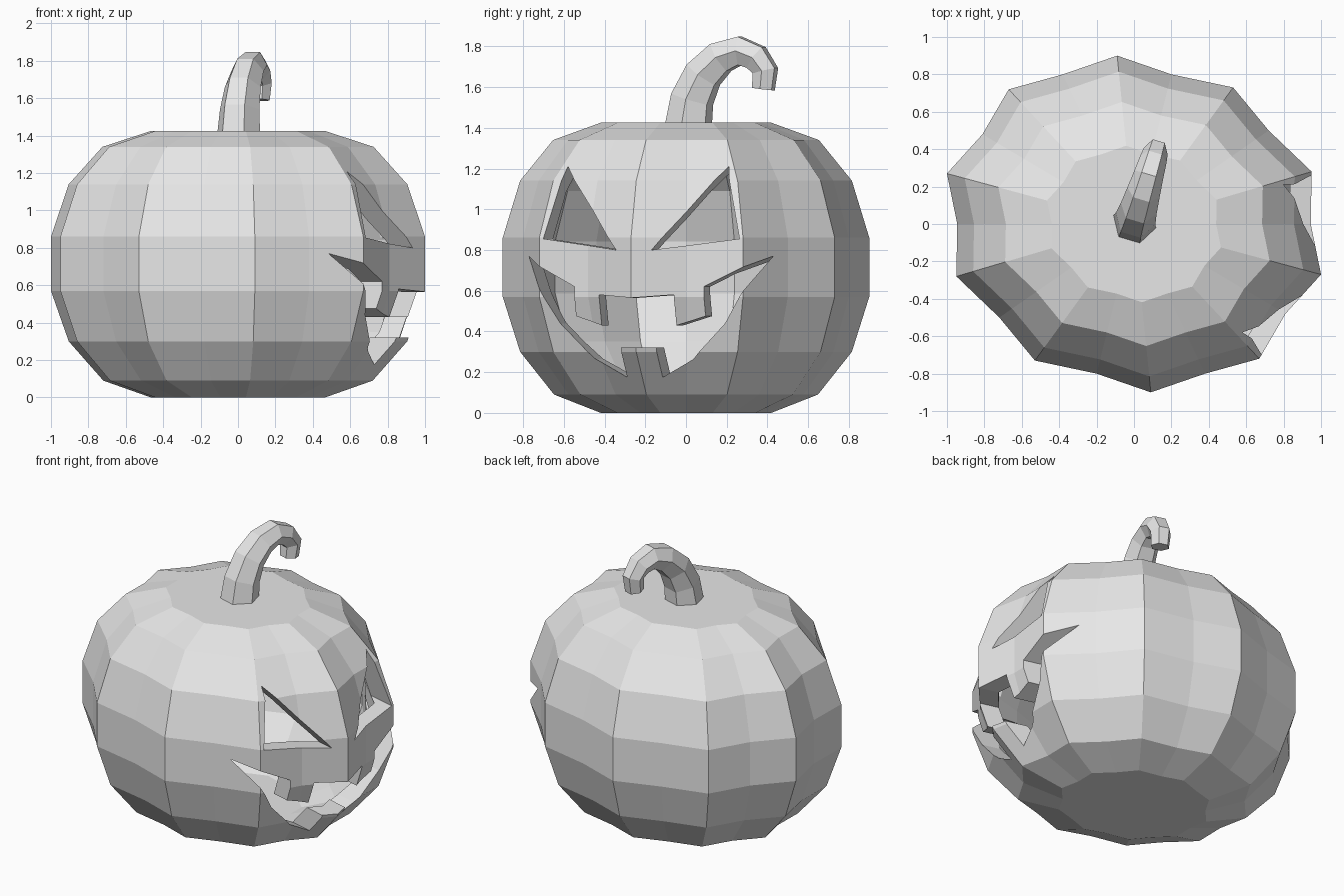
import bpy, bmesh, math
from mathutils import Vector

cube = bpy.data.objects.get("Cube")
if cube:
    bpy.data.objects.remove(cube, do_unlink=True)

grey = bpy.data.materials.new("plain_grey")
grey.use_nodes = True
grey.diffuse_color = (0.8, 0.8, 0.8, 1)
for node in grey.node_tree.nodes:
    if node.type == 'BSDF_PRINCIPLED':
        node.inputs["Base Color"].default_value = (0.8, 0.8, 0.8, 1)
        node.inputs["Roughness"].default_value = 0.8


def make_object(name, bm):
    bmesh.ops.recalc_face_normals(bm, faces=bm.faces)
    mesh = bpy.data.meshes.new(name)
    bm.to_mesh(mesh)
    bm.free()
    mesh.materials.append(grey)
    obj = bpy.data.objects.new(name, mesh)
    bpy.context.collection.objects.link(obj)
    return obj


def loft(bm, rings):
    """Skin a stack of equal-sized closed rings and cap both ends."""
    loops = [[bm.verts.new(p) for p in ring] for ring in rings]
    n = len(loops[0])
    for a, b in zip(loops, loops[1:]):
        for i in range(n):
            j = (i + 1) % n
            bm.faces.new((a[i], a[j], b[j], b[i]))
    bm.faces.new(loops[0][::-1])
    bm.faces.new(loops[-1])


# Ribbed cross-section: half of it, ridge and valley alternating, then turned by 180 degrees
half = [(1.0, -.27), (.945, 0), (.95, .28), (.72, .5), (.53, .73),
        (.2, .8), (-.09, .9), (-.38, .8), (-.67, .72), (-.81, .48)]
section = half + [(-x, -y) for x, y in half]
profile = [(.465, 0), (.72, .09), (.905, .3), (1, .57),
           (1, .86), (.905, 1.14), (.725, 1.34), (.465, 1.425)]
MID = 0.7125


def gourd(name, scale):
    bm = bmesh.new()
    loft(bm, [[(x * r * scale, y * r * scale, MID + (z - MID) * scale)
               for x, y in section] for r, z in profile])
    return make_object(name, bm)


pumpkin = gourd("pumpkin_shell", 1.0)
cavity = gourd("cavity_cutter", 0.88)

# Carved face: outlines across the face axis, which points at the ridge right of +x
yaw = math.radians(-15)
out = Vector((math.cos(yaw), math.sin(yaw), 0))
across = Vector((-math.sin(yaw), math.cos(yaw), 0))
eye = [(.09, .8), (.41, 1.21), (.5, .855)]
mouth = [(0, .565), (.19, .58), (.19, .43), (.33, .475), (.33, .62), (.62, .77),
         (.42, .44), (.25, .265), (.09, .175), (.09, .32)]
mirror = lambda pts: [(-u, z) for u, z in reversed(pts)]

bm = bmesh.new()
for outline in (eye, mirror(eye), mouth + mirror(mouth[1:])):
    loft(bm, [[across * u + out * d + Vector((0, 0, z)) for u, z in outline]
              for d in (.3, 1.4)])
face_cutter = make_object("face_cutter", bm)

# Hollow the shell, then cut the eyes and mouth through it
for cutter in (cavity, face_cutter):
    cutter.hide_render = True
    mod = pumpkin.modifiers.new(cutter.name, 'BOOLEAN')
    mod.operation = 'DIFFERENCE'
    mod.solver = 'EXACT'
    mod.object = cutter
    bpy.context.view_layer.objects.active = pumpkin
    bpy.ops.object.modifier_apply(modifier=mod.name)
    bpy.data.objects.remove(cutter, do_unlink=True)

# Hooked six-sided stem: forward distance, height, radius
path = [(.01, 1.4, .12), (.03, 1.54, .11), (.085, 1.66, .1), (.17, 1.745, .09),
        (.265, 1.778, .08), (.345, 1.745, .073), (.39, 1.68, .066), (.38, 1.59, .058)]
lean = Vector((.287, .958, 0))
side = Vector((.958, -.287, 0))
up = Vector((0, 0, 1))
centres = [lean * (s / lean.y) + up * z for s, z, r in path]
rings = []
for i, (s, z, r) in enumerate(path):
    tangent = (centres[min(i + 1, len(path) - 1)] - centres[max(i - 1, 0)]).normalized()
    if i == 0:
        tangent = up
    normal = tangent.cross(side)
    rings.append([centres[i] + r * (math.cos(a) * side + math.sin(a) * normal)
                  for a in (math.pi * k / 3 for k in range(6))])
bm = bmesh.new()
loft(bm, rings)
make_object("stem", bm)
